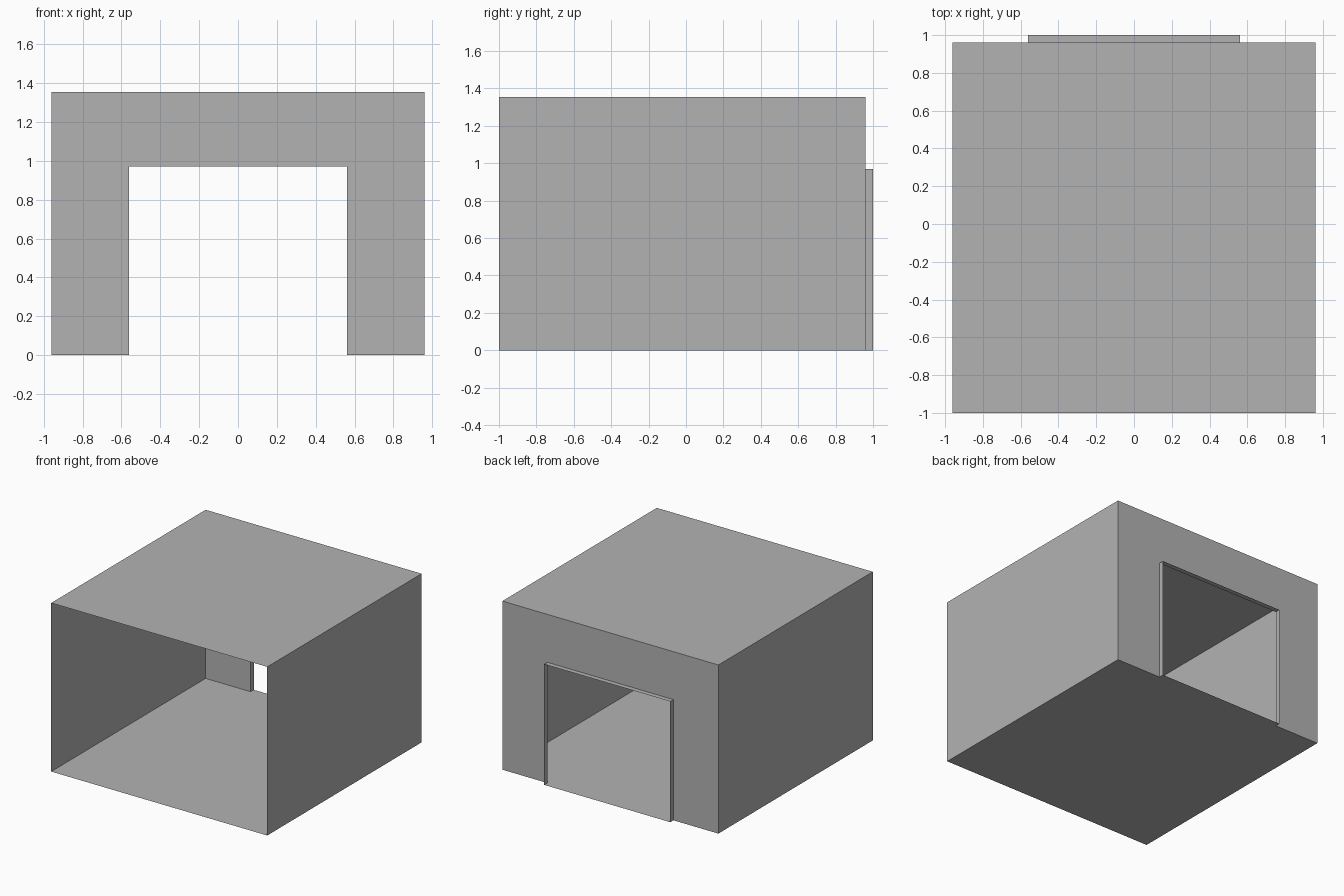
import bpy
import bmesh

cube = bpy.data.objects.get("Cube")
if cube:
    bpy.data.objects.remove(cube, do_unlink=True)

HALF_W, HEIGHT = 0.96, 1.355        # room section
DOOR_W, DOOR_H = 0.56, 0.97         # doorway half width and height
FRONT, BACK, LIP = -1.0, 0.96, 1.0  # depths along y

grey = bpy.data.materials.new("plain grey")
grey.use_nodes = True
colour = (0.45, 0.45, 0.45, 1)
grey.diffuse_color = colour
grey.node_tree.nodes["Principled BSDF"].inputs["Base Color"].default_value = colour


def finish(name, bm):
    mesh = bpy.data.meshes.new(name)
    bm.to_mesh(mesh)
    bm.free()
    mesh.materials.append(grey)
    obj = bpy.data.objects.new(name, mesh)
    bpy.context.collection.objects.link(obj)
    return obj


def rectangle(w, h):
    """Section corners, anticlockwise seen from the front."""
    return [(-w, 0), (w, 0), (w, h), (-w, h)]


def tube(name, section, y0, y1):
    """Open-ended sheet tube with its faces turned outward."""
    bm = bmesh.new()
    near = [bm.verts.new((x, y0, z)) for x, z in section]
    far = [bm.verts.new((x, y1, z)) for x, z in section]
    for i in range(len(section)):
        j = (i + 1) % len(section)
        bm.faces.new((near[i], near[j], far[j], far[i]))
    bm.normal_update()
    return finish(name, bm)


# Floor, side walls and roof, open at the front
tube("room_shell", rectangle(HALF_W, HEIGHT), FRONT, BACK)

# Back wall: two piers and a lintel round the doorway
bm = bmesh.new()
outline = [(-HALF_W, 0), (-HALF_W, HEIGHT), (HALF_W, HEIGHT), (HALF_W, 0),
           (DOOR_W, 0), (DOOR_W, DOOR_H), (-DOOR_W, DOOR_H), (-DOOR_W, 0)]
bm.faces.new([bm.verts.new((x, BACK, z)) for x, z in outline])
bm.normal_update()
finish("back_wall", bm)

# Thin lip round the doorway with its threshold
tube("doorway_lip", rectangle(DOOR_W, DOOR_H), BACK, LIP)
